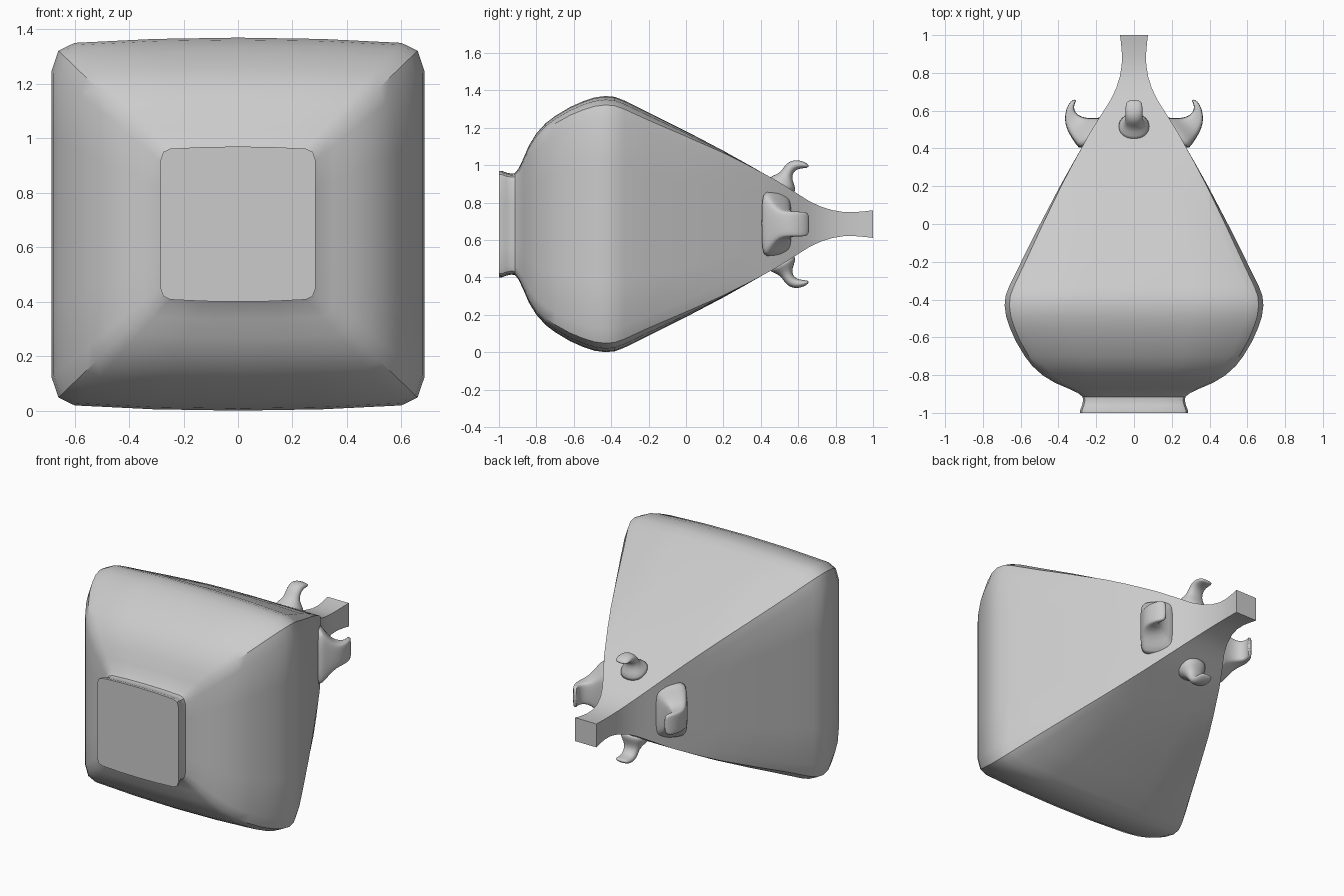
import bpy, bmesh, math

if "Cube" in bpy.data.objects:
    bpy.data.objects.remove(bpy.data.objects["Cube"])

CZ = 0.685  # height of the vase axis

clay = bpy.data.materials.new("grey clay")
clay.diffuse_color = (0.6, 0.6, 0.6, 1)
clay.use_nodes = True
clay.node_tree.nodes["Principled BSDF"].inputs["Base Color"].default_value = clay.diffuse_color


def loft(name, rings, smooth_levels=0):
    """Skin a list of closed rings and cap both ends."""
    bm = bmesh.new()
    rows = [[bm.verts.new(p) for p in r] for r in rings]
    n = len(rows[0])
    for a, b in zip(rows, rows[1:]):
        for i in range(n):
            j = (i + 1) % n
            bm.faces.new((a[i], a[j], b[j], b[i]))
    bm.faces.new(rows[0][::-1])
    bm.faces.new(rows[-1])
    bmesh.ops.recalc_face_normals(bm, faces=bm.faces)
    me = bpy.data.meshes.new(name)
    bm.to_mesh(me)
    bm.free()
    me.materials.append(clay)
    ob = bpy.data.objects.new(name, me)
    bpy.context.collection.objects.link(ob)
    bpy.ops.object.select_all(action='DESELECT')
    ob.select_set(True)
    bpy.context.view_layer.objects.active = ob
    if smooth_levels:
        mod = ob.modifiers.new("smooth", 'SUBSURF')
        mod.levels = mod.render_levels = smooth_levels
        bpy.ops.object.shade_smooth()
    else:
        bpy.ops.object.shade_smooth_by_angle(angle=math.radians(32))
    return ob


# Square vase body: (y, half width) from foot to mouth
profile = [(-1, .285), (-.985, .285), (-.96, .275), (-.935, .27), (-.915, .272),
           (-.895, .297), (-.87, .35), (-.84, .42), (-.80, .485), (-.75, .54),
           (-.70, .578), (-.62, .626), (-.55, .657), (-.49, .677), (-.43, .685),
           (-.38, .680), (-.33, .661), (-.2, .597), (0, .497), (.2, .392),
           (.32, .325), (.42, .268), (.48, .235), (.54, .198), (.60, .16),
           (.66, .122), (.72, .094), (.78, .075), (.84, .065), (.90, .064),
           (.96, .069), (1, .074)]
# Quarter of the section, with a rounded and a square-cornered version
rounded = [(1, 0), (1, .45), (1, .82), (.963, .93), (.876, .972), (.45, .993), (0, 1)]
square = [(1, 0), (1, .45), (1, .82), (1, 1), (.876, 1), (.45, 1), (0, 1)]


def section(y, h):
    t = min(1, max(0, (y + .1) / .5))
    q = [(a + (c - a) * t, b + (d - b) * t)
         for (a, b), (c, d) in zip(rounded, square)]
    ring = q + [(-x, z) for x, z in q[-2::-1]]
    ring += [(x, -z) for x, z in ring[-2:0:-1]]
    return [(x * h, y, CZ + z * h) for x, z in ring]


loft("vase_body", [section(y, h) for y, h in profile])


# Handles: outer point, inner point (distance from axis, y) and half width
flat_handle = [(.28, .385, .14, .50, .20), (.308, .42, .155, .57, .168),
               (.33, .455, .21, .56, .115), (.35, .49, .26, .561, .08),
               (.365, .53, .302, .578, .069), (.367, .58, .320, .608, .067),
               (.350, .635, .314, .640, .066), (.318, .664, .304, .654, .058)]
round_handle = [(.24, .42, .15, .58, .10), (.260, .465, .19, .59, .075),
                (.275, .505, .235, .568, .052), (.313, .527, .268, .568, .047),
                (.340, .557, .291, .589, .046), (.345, .602, .296, .610, .046),
                (.328, .645, .300, .638, .044), (.310, .660, .302, .650, .030)]


def handle(name, rows, power, place):
    rings = []
    for d0, y0, d1, y1, w in rows:
        ring = []
        for k in range(16):
            a = math.tau * k / 16
            c, s = math.cos(a), math.sin(a)
            u = math.copysign(abs(c) ** power, c) / 2 + .5
            v = math.copysign(abs(s) ** power, s)
            ring.append(place(d1 + (d0 - d1) * u, y1 + (y0 - y1) * u, w * v))
        rings.append(ring)
    loft(name, rings, 1)


for side, s in (("right", 1), ("left", -1)):
    handle(side + "_side_handle", flat_handle, .4,
           lambda d, y, w: (s * d, y, CZ + w))
for side, s in (("upper", 1), ("lower", -1)):
    handle(side + "_hook_handle", round_handle, .9,
           lambda d, y, w: (w, y, CZ + s * d))
